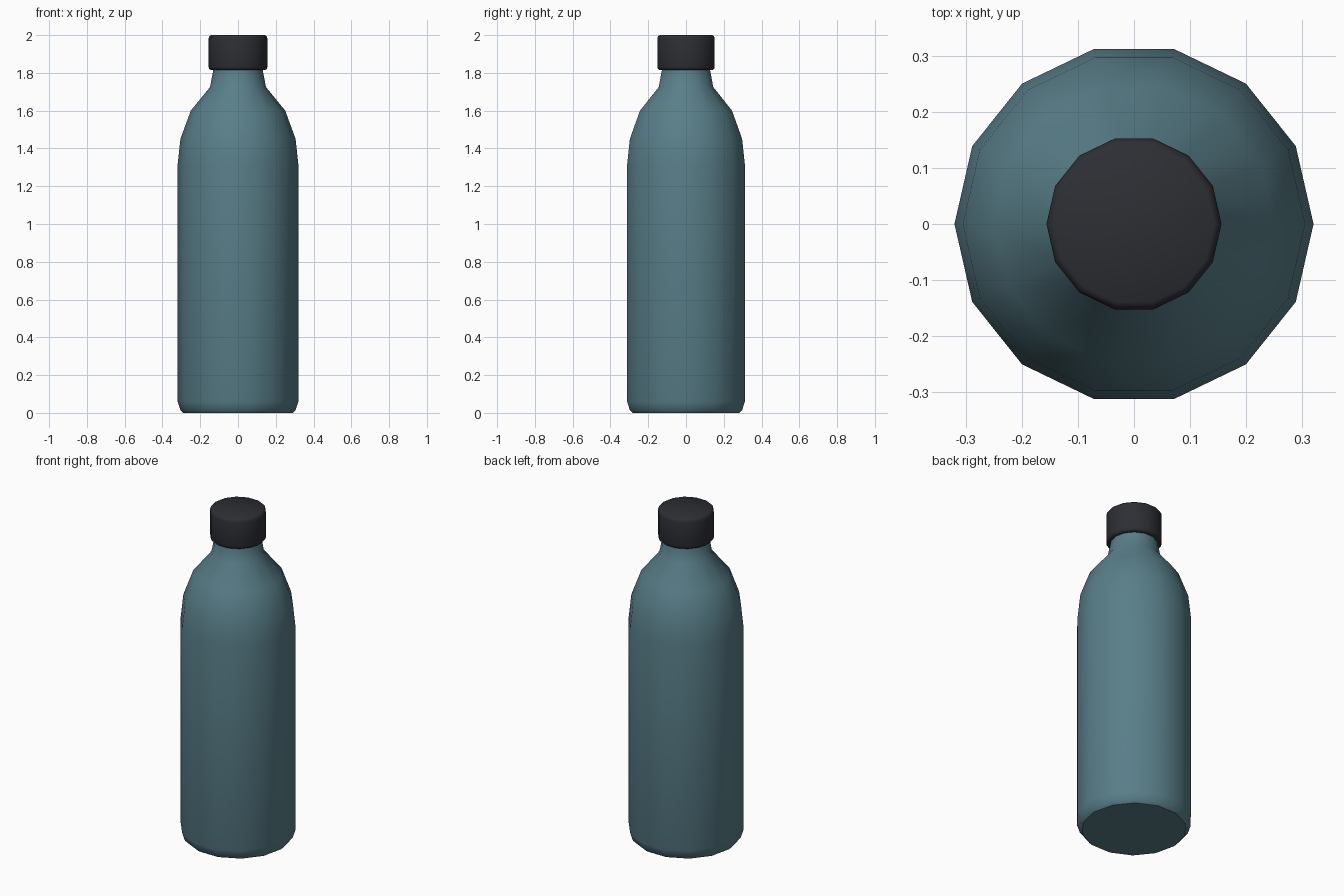
import bpy, bmesh, math

if "Cube" in bpy.data.objects:
    bpy.data.objects.remove(bpy.data.objects["Cube"])

SIDES = 14


def material(name, rgb):
    m = bpy.data.materials.new(name)
    m.diffuse_color = (*rgb, 1)
    m.use_nodes = True
    m.node_tree.nodes["Principled BSDF"].inputs["Base Color"].default_value = m.diffuse_color
    return m


def lathe(name, profile, mat, angle):
    """Revolve (radius, z) points around z and close both ends."""
    bm = bmesh.new()
    rings = [[bm.verts.new((r * math.cos(2 * math.pi * i / SIDES),
                            r * math.sin(2 * math.pi * i / SIDES), z))
              for i in range(SIDES)] for r, z in profile]
    for lo, hi in zip(rings, rings[1:]):
        for i in range(SIDES):
            j = (i + 1) % SIDES
            bm.faces.new((lo[i], lo[j], hi[j], hi[i]))
    bm.faces.new(rings[0][::-1])
    bm.faces.new(rings[-1])
    mesh = bpy.data.meshes.new(name)
    bm.to_mesh(mesh)
    bm.free()
    obj = bpy.data.objects.new(name, mesh)
    bpy.context.collection.objects.link(obj)
    mesh.materials.append(mat)
    bpy.ops.object.select_all(action='DESELECT')
    obj.select_set(True)
    bpy.context.view_layer.objects.active = obj
    bpy.ops.object.shade_smooth_by_angle(angle=math.radians(angle))
    return obj


# Bottle body with rounded base, sloping shoulder and short neck
lathe("bottle_body",
      [(0.29, 0.0), (0.305, 0.015), (0.32, 0.06), (0.32, 1.31), (0.305, 1.45),
       (0.25, 1.60), (0.148, 1.725), (0.13, 1.82), (0.13, 1.86)],
      material("teal", (0.10, 0.21, 0.25)), 42)

# Screw cap with softened rims
lathe("cap",
      [(0.143, 1.815), (0.152, 1.82), (0.156, 1.832), (0.156, 1.98),
       (0.152, 1.994), (0.143, 2.0)],
      material("charcoal", (0.026, 0.028, 0.034)), 50)
